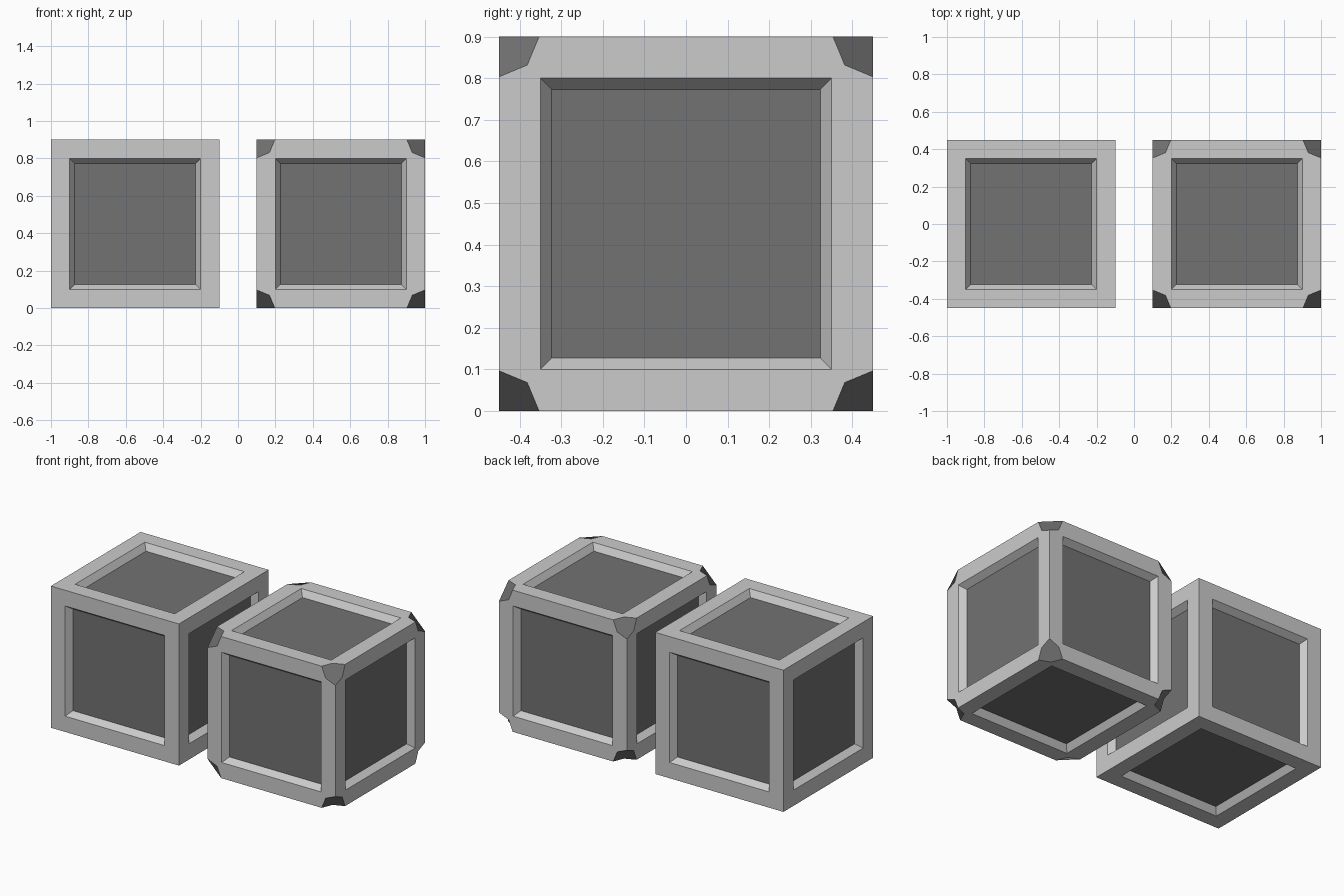
import bpy, bmesh
from mathutils import Matrix

if "Cube" in bpy.data.objects:
    bpy.data.objects.remove(bpy.data.objects["Cube"])

SIZE, FRAME, TAPER, DEPTH = 0.9, 0.1, 0.027, 0.04
CORNER = 0.097

# dark material for recessed panels and cut corners
dark = bpy.data.materials.new("dark_panel")
dark.diffuse_color = (0.17, 0.17, 0.17, 1)
dark.use_nodes = True
dark.node_tree.nodes["Principled BSDF"].inputs["Base Color"].default_value = dark.diffuse_color
light = bpy.data.materials.new("light_frame")
light.diffuse_color = (0.8, 0.8, 0.8, 1)
light.use_nodes = True
light.node_tree.nodes["Principled BSDF"].inputs["Base Color"].default_value = light.diffuse_color


def crate(name, x, cut_corners=False):
    bm = bmesh.new()
    bmesh.ops.create_cube(bm, size=SIZE,
                          matrix=Matrix.Translation((x, 0, SIZE / 2)))
    corners = bm.verts[:]
    panels = bm.faces[:]
    # flat frame border, then the sloped recess with its panel
    bmesh.ops.inset_individual(bm, faces=panels, thickness=FRAME,
                               use_even_offset=True)
    bmesh.ops.inset_individual(bm, faces=panels, thickness=TAPER,
                               depth=-DEPTH, use_even_offset=True)
    for f in panels:
        f.material_index = 1
    # truncated corners
    if cut_corners:
        res = bmesh.ops.bevel(bm, geom=corners, offset=CORNER,
                              offset_type='OFFSET', segments=1, profile=0.5,
                              affect='VERTICES')
        for f in res['faces']:
            if len(f.verts) == 6 and abs(f.normal.x * f.normal.y * f.normal.z) > 0.05:
                f.material_index = 1
    bmesh.ops.recalc_face_normals(bm, faces=bm.faces[:])
    me = bpy.data.meshes.new(name)
    bm.to_mesh(me)
    bm.free()
    me.materials.append(light)
    me.materials.append(dark)
    ob = bpy.data.objects.new(name, me)
    bpy.context.collection.objects.link(ob)
    return ob


crate("plain_crate", -0.55)
crate("cut_corner_crate", 0.55, cut_corners=True)
